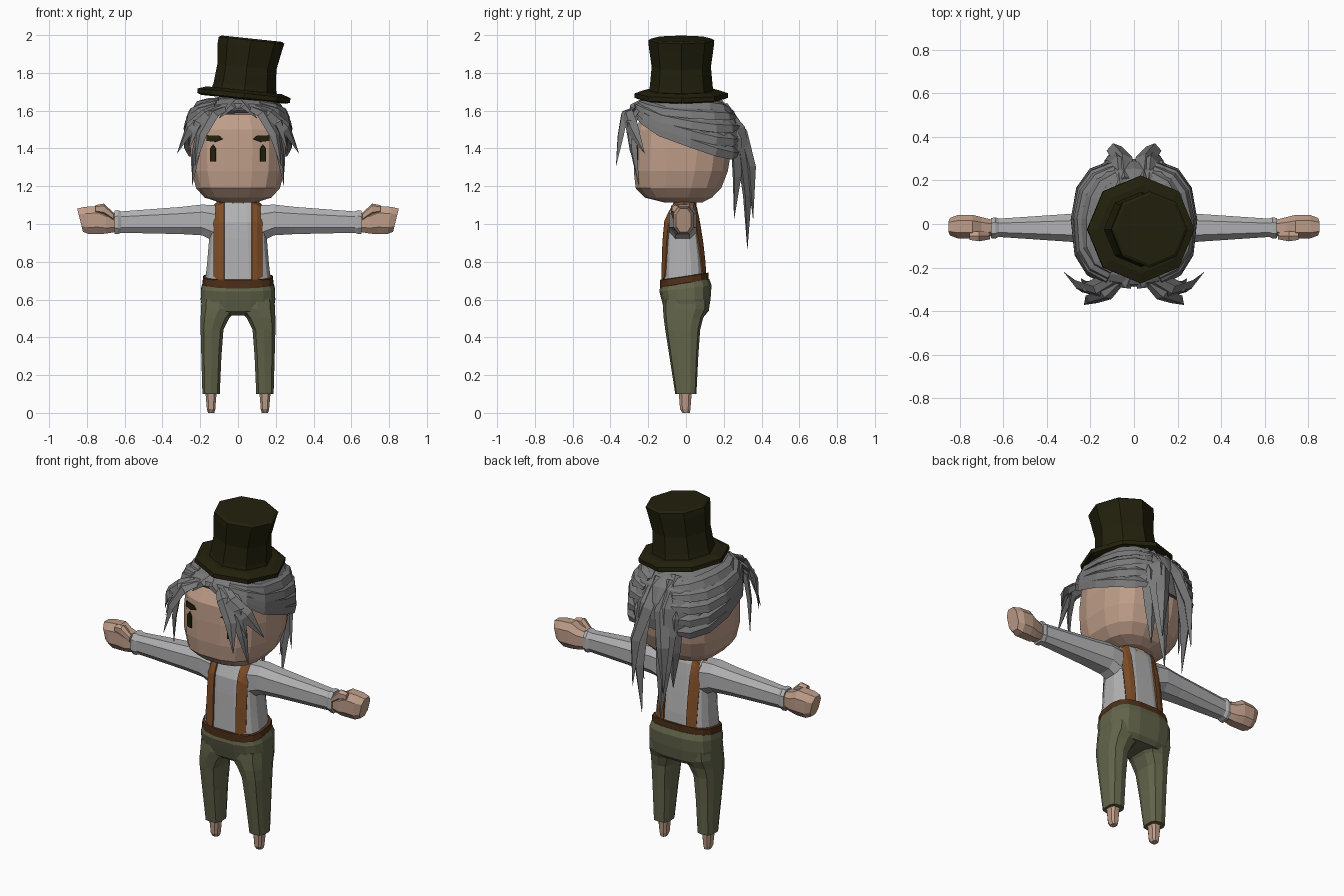
import bpy, bmesh, math
from math import sin, cos, pi, radians
from mathutils import Vector, Matrix
from mathutils.bvhtree import BVHTree

cube = bpy.data.objects.get("Cube")
if cube:
    bpy.data.objects.remove(cube)


def material(name, rgb):
    m = bpy.data.materials.new(name)
    m.use_nodes = True
    m.diffuse_color = (*rgb, 1)
    node = next(n for n in m.node_tree.nodes if n.type == 'BSDF_PRINCIPLED')
    node.inputs["Base Color"].default_value = (*rgb, 1)
    node.inputs["Roughness"].default_value = 0.9
    return m


SKIN = material("skin", (.52, .34, .25))
HAIR = material("grey hair", (.19, .19, .19))
SHIRT = material("pale shirt", (.44, .44, .45))
OLIVE = material("olive cloth", (.125, .13, .07))
STRAP = material("tan leather", (.21, .075, .02))
BELT = material("dark leather", (.075, .028, .009))
DARK = material("near black", (.016, .015, .004))


def finish(bm, name, mat, mirror=False, solid=0):
    """Turn a bmesh into a named flat-shaded object; return its surface tree."""
    bmesh.ops.recalc_face_normals(bm, faces=bm.faces[:])
    tree = BVHTree.FromBMesh(bm)
    me = bpy.data.meshes.new(name)
    bm.to_mesh(me)
    bm.free()
    me.materials.append(mat)
    ob = bpy.data.objects.new(name, me)
    bpy.context.scene.collection.objects.link(ob)
    if solid:
        s = ob.modifiers.new("thickness", 'SOLIDIFY')
        s.thickness, s.offset = solid, 0
    if mirror:
        ob.modifiers.new("mirror", 'MIRROR').use_mirror_merge = False
    return tree


def power(v, p):
    return math.copysign(abs(v) ** (2 / p), v)


def ring_z(z, x0, x1, y0, y1, n=12, p=2.6, slope=0, turn=.5):
    """Rounded section in the xy plane; slope raises it towards the back."""
    out = []
    for i in range(n):
        a = (i + turn) * 2 * pi / n
        x = (x0 + x1) / 2 + (x1 - x0) / 2 * power(cos(a), p)
        y = (y0 + y1) / 2 + (y1 - y0) / 2 * power(sin(a), p)
        out.append(Vector((x, y, z + slope * y)))
    return out


def ring_x(x, y0, y1, z0, z1, n=8, shear=0):
    """Rounded section across a limb that runs along x."""
    base = ring_z(0, y0, y1, z0, z1, n, 2.6)
    return [Vector((x + shear * (v.y - z0), v.x, v.y)) for v in base]


def loft(rings, name, mat, mirror=False, bm=None):
    own = bm is None
    bm = bm or bmesh.new()
    rows = [[bm.verts.new(v) for v in r] for r in rings]
    n = len(rows[0])
    for a, b in zip(rows, rows[1:]):
        for i in range(n):
            j = (i + 1) % n
            bm.faces.new((a[i], a[j], b[j], b[i]))
    bm.faces.new(rows[0])
    bm.faces.new(rows[-1])
    return finish(bm, name, mat, mirror) if own else None


# Head and neck
head = loft([ring_z(z, -r, r, f, b, 16, 2.7) for z, r, f, b in (
    (1.115, .10, -.12, .09), (1.14, .18, -.22, .14), (1.19, .225, -.27, .19),
    (1.28, .25, -.28, .225), (1.40, .255, -.28, .245), (1.50, .245, -.275, .25),
    (1.58, .20, -.23, .21), (1.62, .1, -.1, .1))], "head", SKIN)
loft([ring_z(z, -.07, .07, -.07, .06, 8, 2) for z in (1.08, 1.17)], "neck", SKIN)


# Eyes and brows, laid onto the face
def face_plate(name, outline):
    bm = bmesh.new()
    vs = []
    for x, z in outline:
        hit = head.ray_cast(Vector((x, -1, z)), Vector((0, 1, 0)))[0]
        vs.append(bm.verts.new(hit - Vector((0, .005, 0))))
    bm.faces.new(vs)
    finish(bm, name, DARK, True, .007)


face_plate("eye", [(.117, 1.33), (.148, 1.33), (.148, 1.4), (.132, 1.42), (.117, 1.4)])
face_plate("eyebrow", [(.08, 1.45), (.12, 1.435), (.165, 1.44), (.165, 1.47), (.1, 1.467)])

# Shirt body and sleeves
torso = loft([ring_z(z, -r, r, f, b, 16, 3) for z, r, f, b in (
    (.66, .18, -.13, .11), (.80, .165, -.125, .1), (.92, .155, -.12, .085),
    (1.01, .15, -.113, .072), (1.085, .135, -.08, .06), (1.125, .09, -.055, .045))],
    "shirt", SHIRT)
loft([ring_x(*r) for r in (
    (.12, -.095, .06, .90, 1.105), (.19, -.095, .06, .935, 1.108),
    (.30, -.085, .05, .942, 1.095), (.62, -.062, .027, .95, 1.07),
    (.635, -.07, .034, .943, 1.077), (.655, -.068, .03, .943, 1.074))],
    "sleeve", SHIRT, True)

# Fists with a raised thumb
loft([ring_x(*r) for r in (
    (.645, -.055, .02, .955, 1.06), (.70, -.07, .035, .945, 1.075),
    (.74, -.07, .045, .942, 1.10), (.79, -.07, .045, .942, 1.095, 8, .15),
    (.82, -.055, .03, .955, 1.085, 8, .25))], "hand", SKIN, True)
loft([ring_x(*r) for r in (
    (.66, -.072, -.035, 1.02, 1.06, 6), (.71, -.082, -.03, 1.05, 1.108, 6),
    (.755, -.075, -.035, 1.06, 1.1, 6))], "thumb", SKIN, True)

# Braces wrapped over the shoulders
bm = bmesh.new()
rows = []
for k in range(25):
    a = radians(-148 + k * 296 / 24)
    out = Vector((0, sin(a), cos(a)))
    row = []
    for x in (.073, .1, .128):
        mid = Vector((x, -.01, .88))
        hit = torso.ray_cast(mid + out, -out)[0]
        row.append(bm.verts.new(hit + out * .005))
    rows.append(row)
for a, b in zip(rows, rows[1:]):
    for i in range(2):
        bm.faces.new((a[i], a[i + 1], b[i + 1], b[i]))
finish(bm, "brace", STRAP, True, .009)

# Belt, trousers and feet
loft([ring_z(z, -r, r, -.14, .122, 16, 3, .15) for z, r in (
    (.68, .185), (.69, .19), (.722, .186), (.725, .17))], "belt", BELT)
loft([ring_z(z, -r, r, f, b, 16, 3, s) for z, r, f, b, s in (
    (.515, .17, -.085, .10, 0), (.54, .19, -.115, .122, 0), (.6, .2, -.13, .132, .05),
    (.66, .197, -.143, .137, .12), (.69, .188, -.138, .125, .15))], "trouser_seat", OLIVE)
loft([ring_z(z, i, o, f, b, 10, 3) for z, i, o, f, b in (
    (.10, .095, .19, -.057, .055), (.30, .086, .196, -.088, .065),
    (.44, .075, .2, -.11, .075), (.50, .045, .2, -.118, .09),
    (.55, .0, .2, -.122, .115), (.6, .01, .195, -.12, .115))], "trouser_leg", OLIVE, True)
loft([ring_z(z, i, o, f, b, 8, 3) for z, i, o, f, b in (
    (0, .125, .16, -.02, .022), (.02, .119, .166, -.033, .025),
    (.13, .11, .176, -.042, .034))], "foot", SKIN, True)

# Top hat: eight sides, tilted to one side
tilt = Matrix.Translation((.03, -.025, 1.672)) @ Matrix.Rotation(radians(6), 4, 'Y')


def hat(name, rings):
    loft([[tilt @ v for v in ring_z(z, -r + s, r + s, -r, r, 8, 2, 0, 0)]
          for z, r, s in rings], name, DARK)


hat("hat_brim", ((-.012, .225, 0), (-.004, .247, 0), (.02, .247, 0), (.036, .2, 0)))
hat("hat_crown", ((.02, .175, 0), (.06, .166, 0), (.16, .157, 0), (.27, .172, .005),
                  (.303, .175, .01), (.312, .16, .01)))


# Hair cap whose lower edge drops towards the back
def cap_point(phi, f, grow=1.0):
    edge = 1.36 + .24 * ((1 + cos(phi)) / 2) ** 1.8
    s = grow * max(0, 1 - f ** 3.2) ** .3125
    depth = .285 if cos(phi) > 0 else .295
    return Vector((.272 * s * power(sin(phi), 2.6), -depth * s * power(cos(phi), 2.6),
                   edge + f * (1.675 - edge)))


loft([[cap_point(i * 2 * pi / 28, f, g * (1 + .012 * (-1) ** i)) for i in range(28)]
      for f, g in ((.08, .8), (0, .97), (.2, 1), (.5, 1), (.75, 1), (.9, 1), (.98, 1))],
     "hair_cap", HAIR)


# Tapered hair locks with a diamond section
def lock(bm, pts, widths, thick=.35):
    pts = [Vector(p) for p in pts]
    rings = []
    for i, p in enumerate(pts):
        along = pts[min(i + 1, len(pts) - 1)] - pts[max(i - 1, 0)]
        side = along.cross(p - Vector((0, 0, 1.35))).normalized()
        out = side.cross(along).normalized()
        w = widths[i] / 2
        rings.append([p + side * w, p + out * w * thick, p - side * w, p - out * w * thick])
    loft(rings, "", HAIR, bm=bm)


bm = bmesh.new()
for k, f in enumerate((.07, .27, .47, .66, .82)):
    path = [cap_point(radians(22 + 142 * t / 6), f + .03 * sin(t + k), 1.005) for t in range(7)]
    lock(bm, path, (.03, .06, .075, .08, .08, .075, .03), .4)
finish(bm, "swept_hair", HAIR, True)

bm = bmesh.new()
lock(bm, [(.07, -.25, 1.63), (.17, -.31, 1.585), (.255, -.285, 1.51), (.322, -.22, 1.375)],
     (.05, .075, .08, .003))
lock(bm, [(.05, -.25, 1.62), (.13, -.325, 1.585), (.195, -.345, 1.47), (.228, -.37, 1.31)],
     (.04, .07, .065, .003), .5)
lock(bm, [(.1, -.26, 1.6), (.19, -.285, 1.52), (.222, -.275, 1.38), (.243, -.25, 1.205)],
     (.05, .07, .055, .003), .5)
lock(bm, [(.13, -.25, 1.61), (.22, -.3, 1.54), (.265, -.295, 1.38)], (.05, .065, .003), .5)
lock(bm, [(.01, -.22, 1.655), (.035, -.285, 1.625), (.1, -.285, 1.56)], (.05, .05, .003), .5)
finish(bm, "forelocks", HAIR, True)

bm = bmesh.new()
lock(bm, [(.06, .17, 1.65), (.07, .28, 1.5), (.08, .305, 1.35), (.08, .325, 1.15), (.06, .325, .87)],
     (.07, .12, .115, .08, .003), .6)
lock(bm, [(.1, .17, 1.63), (.12, .265, 1.45), (.11, .27, 1.25), (.095, .255, 1.03)],
     (.06, .09, .07, .003), .7)
lock(bm, [(.04, .2, 1.63), (.05, .295, 1.48), (.09, .345, 1.3), (.1, .355, 1.03)],
     (.06, .09, .075, .003), .7)
finish(bm, "ponytail", HAIR, True)
